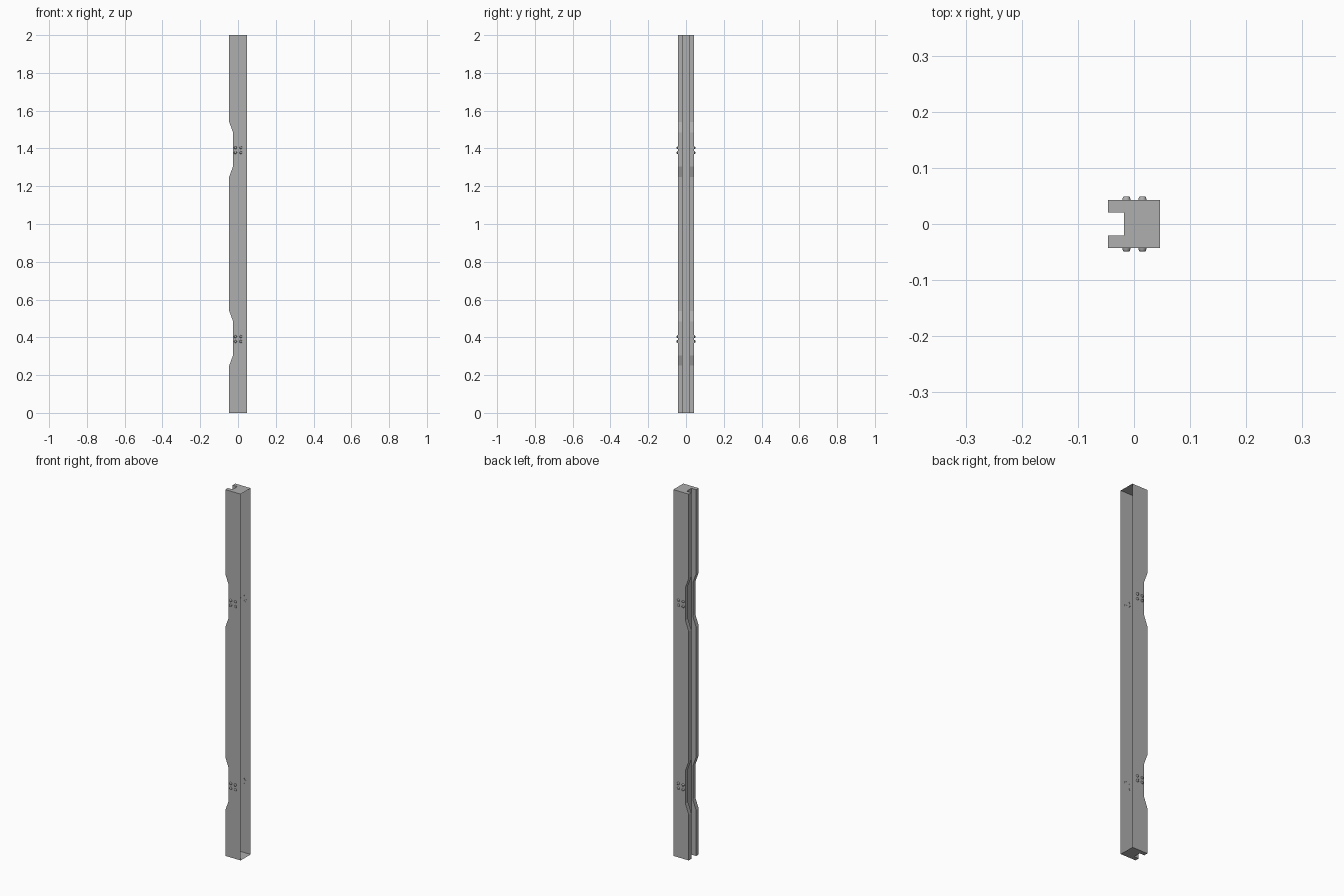
import bpy, bmesh
from math import sin, cos, pi

if "Cube" in bpy.data.objects:
    bpy.data.objects.remove(bpy.data.objects["Cube"])

X0, X1 = -0.0465, 0.0465      # slotted side, open side
W, G = 0.043, 0.0205          # half width, half slot width
FLOOR = -0.018                # slot floor
DENT = 0.02                   # depth of the notches

steel = bpy.data.materials.new("dark_steel")
steel.diffuse_color = (0.43, 0.43, 0.43, 1)
steel.use_nodes = True
steel.node_tree.nodes["Principled BSDF"].inputs["Base Color"].default_value = steel.diffuse_color

# Heights of the cross-section loops and how far the flanges are cut back
levels = [(0, 0)]
for base in (0, 1):
    levels += [(base + 0.25, 0), (base + 0.305, DENT),
               (base + 0.485, DENT), (base + 0.54, 0)]
levels.append((2, 0))


def finish(bm, name):
    mesh = bpy.data.meshes.new(name)
    bm.to_mesh(mesh)
    bm.free()
    mesh.materials.append(steel)
    ob = bpy.data.objects.new(name, mesh)
    bpy.context.collection.objects.link(ob)
    return ob


# Slotted post: sheet shell, open on the +x side, capped at both ends
bm = bmesh.new()
rings = []
for z, d in levels:
    profile = [(X1, W), (X0 + d, W), (X0 + d, G), (FLOOR, G),
               (FLOOR, -G), (X0 + d, -G), (X0 + d, -W), (X1, -W)]
    rings.append([bm.verts.new((x, y, z)) for x, y in profile])
for a, b in zip(rings, rings[1:]):
    for i in range(7):
        bm.faces.new((a[i], a[i + 1], b[i + 1], b[i]))
bm.faces.new(rings[-1])
bm.faces.new(rings[0][::-1])
finish(bm, "slotted_post")


def bolt(bm, x, z, side):
    """Tapered head with a softened rim, standing out from one face."""
    n = 12
    loops = []
    for r, y in ((0.0075, 0.0425), (0.0066, 0.0465), (0.0058, 0.0483), (0.004, 0.049)):
        loops.append([bm.verts.new((x + r * cos(2 * pi * i / n), side * y,
                                    z + r * sin(2 * pi * i / n))) for i in range(n)])
    for a, b in zip(loops, loops[1:]):
        for i in range(n):
            j = (i + 1) % n
            bm.faces.new((a[i], a[j], b[j], b[i]))
    bm.faces.new(loops[-1])


# Bolt heads: groups of four on both faces at each notch
bm = bmesh.new()
for side in (-1, 1):
    for base in (0, 1):
        for x in (-0.0135, 0.015):
            for z in (0.378, 0.404):
                bolt(bm, x, base + z, side)
bmesh.ops.recalc_face_normals(bm, faces=bm.faces[:])
for f in bm.faces:
    f.normal_update()
    f.smooth = True
# Open shells: make sure every face points away from its bolt's wall
bad = [f for f in bm.faces if f.normal.y * f.calc_center_median().y < 0]
bmesh.ops.reverse_faces(bm, faces=bad)
finish(bm, "bolt_heads")
